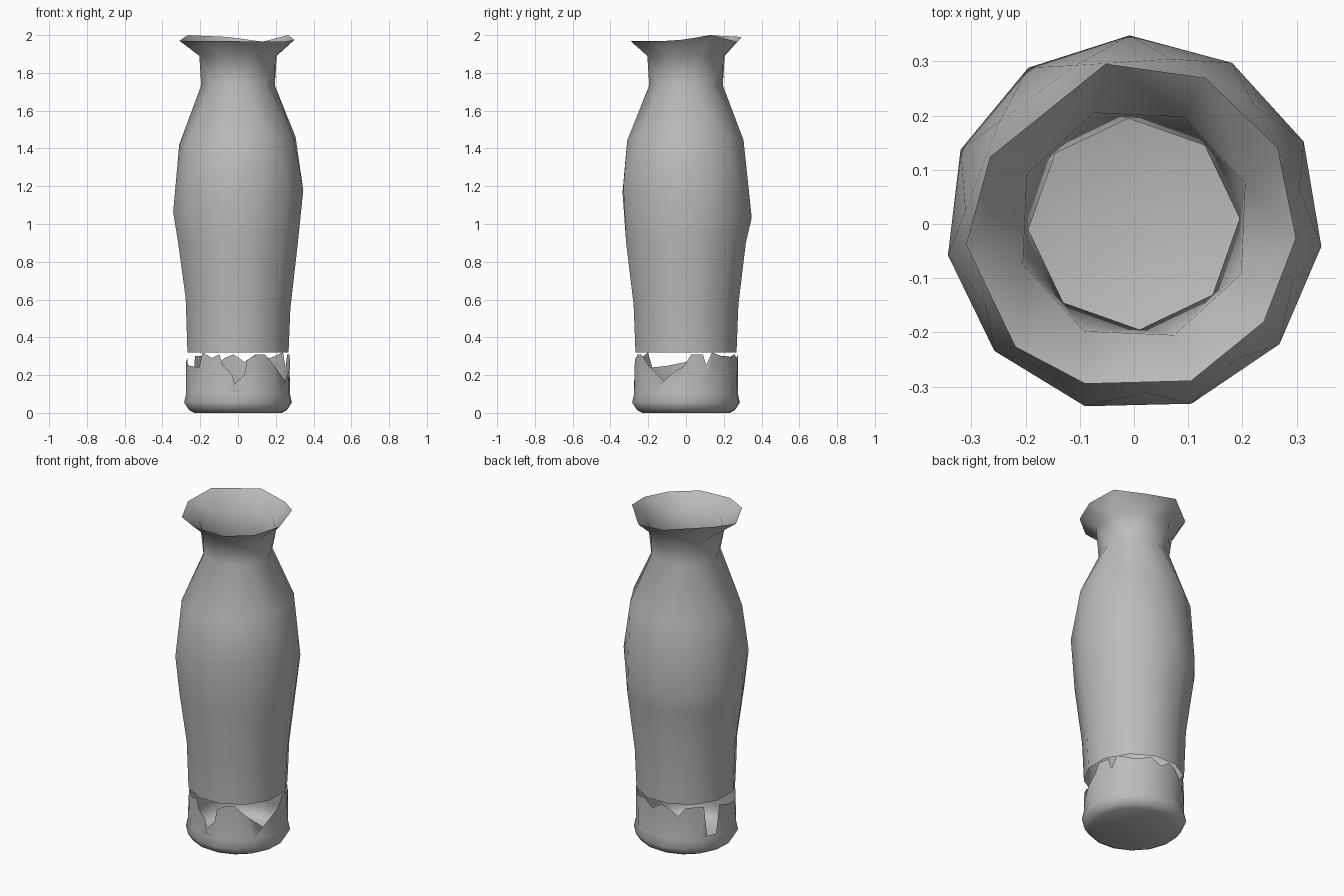
import bpy
import bmesh
from math import sin, cos, radians

old = bpy.data.objects.get("Cube")
if old:
    bpy.data.objects.remove(old, do_unlink=True)

clay = bpy.data.materials.new("grey clay")
clay.use_nodes = True
colour = (0.5, 0.5, 0.5, 1)
clay.diffuse_color = colour
clay.node_tree.nodes["Principled BSDF"].inputs["Base Color"].default_value = colour


def ring(sides, start, r, z, tilt_x=0, tilt_y=0):
    """Regular, optionally tilted ring as (angle, radius, height)."""
    angles = [start + k * 360 / sides for k in range(sides)]
    return [(a, r, z + tilt_x * cos(radians(a)) + tilt_y * sin(radians(a))) for a in angles]


def zip_rings(bm, low, high):
    """Join two rings of unequal counts with triangles, ordered by angle."""
    n, m = len(low), len(high)
    i = j = 0
    while i < n or j < m:
        next_low = low[(i + 1) % n][0] + 360 * ((i + 1) // n)
        next_high = high[(j + 1) % m][0] + 360 * ((j + 1) // m)
        a, b = low[i % n][1], high[j % m][1]
        if j >= m or (i < n and next_low <= next_high):
            i += 1
            bm.faces.new((a, low[i % n][1], b))
        else:
            j += 1
            bm.faces.new((a, high[j % m][1], b))


def build(name, rings, floor=False):
    bm = bmesh.new()
    loops = []
    for points in rings:
        loops.append([(a, bm.verts.new((r * cos(radians(a)), r * sin(radians(a)), z)))
                      for a, r, z in points])
    for low, high in zip(loops, loops[1:]):
        zip_rings(bm, low, high)
    if floor:
        bm.faces.new([v for _, v in reversed(loops[0])])
    mesh = bpy.data.meshes.new(name)
    bm.to_mesh(mesh)
    bm.free()
    mesh.materials.append(clay)
    obj = bpy.data.objects.new(name, mesh)
    bpy.context.collection.objects.link(obj)
    bpy.ops.object.select_all(action='DESELECT')
    obj.select_set(True)
    bpy.context.view_layer.objects.active = obj
    bpy.ops.object.shade_smooth_by_angle(angle=radians(65))


# Broken rim of the base: angle and height around the jagged edge
break_line = [(6, .31), (19, .31), (25, .22), (30, .32), (52, .29), (70, .31),
              (83, .27), (95, .31), (105, .29), (116, .25), (125, .30), (146, .30),
              (150, .12), (162, .12), (167, .29), (180, .27), (200, .25), (222, .24),
              (227, .32), (240, .29), (249, .31), (253, .25), (264, .20), (268, .12),
              (276, .11), (277, .20), (280, .28), (291, .31), (301, .31), (314, .25),
              (335, .17), (345, .21), (358, .25)]
build("broken_base", [
    ring(16, 8, .235, 0),
    ring(16, 8, .262, .015),
    ring(16, 8, .288, .055),
    ring(16, 8, .277, .105),
    [(a, .275, z) for a, z in break_line],
], floor=True)

# Flared lip: angle, radius and height of each corner
lip = [(28, .30, 2.0), (64, .30, 1.965), (100, .30, 1.99), (155, .293, 2.0),
       (187, .312, 1.97), (226, .315, 1.97), (253, .308, 1.97), (290, .308, 1.965),
       (323, .30, 1.965), (355, .30, 1.975)]
build("bottle_body", [
    ring(12, 15, .277, .32),
    ring(12, 15, .287, .58, -.03),
    ring(12, 15, .328, .9),
    ring(11, 25.9, .348, 1.11, .06, -.075),
    ring(11, 12, .312, 1.44, .02),
    ring(8, 3, .195, 1.735),
    ring(8, 20, .218, 1.89),
    lip,
])
